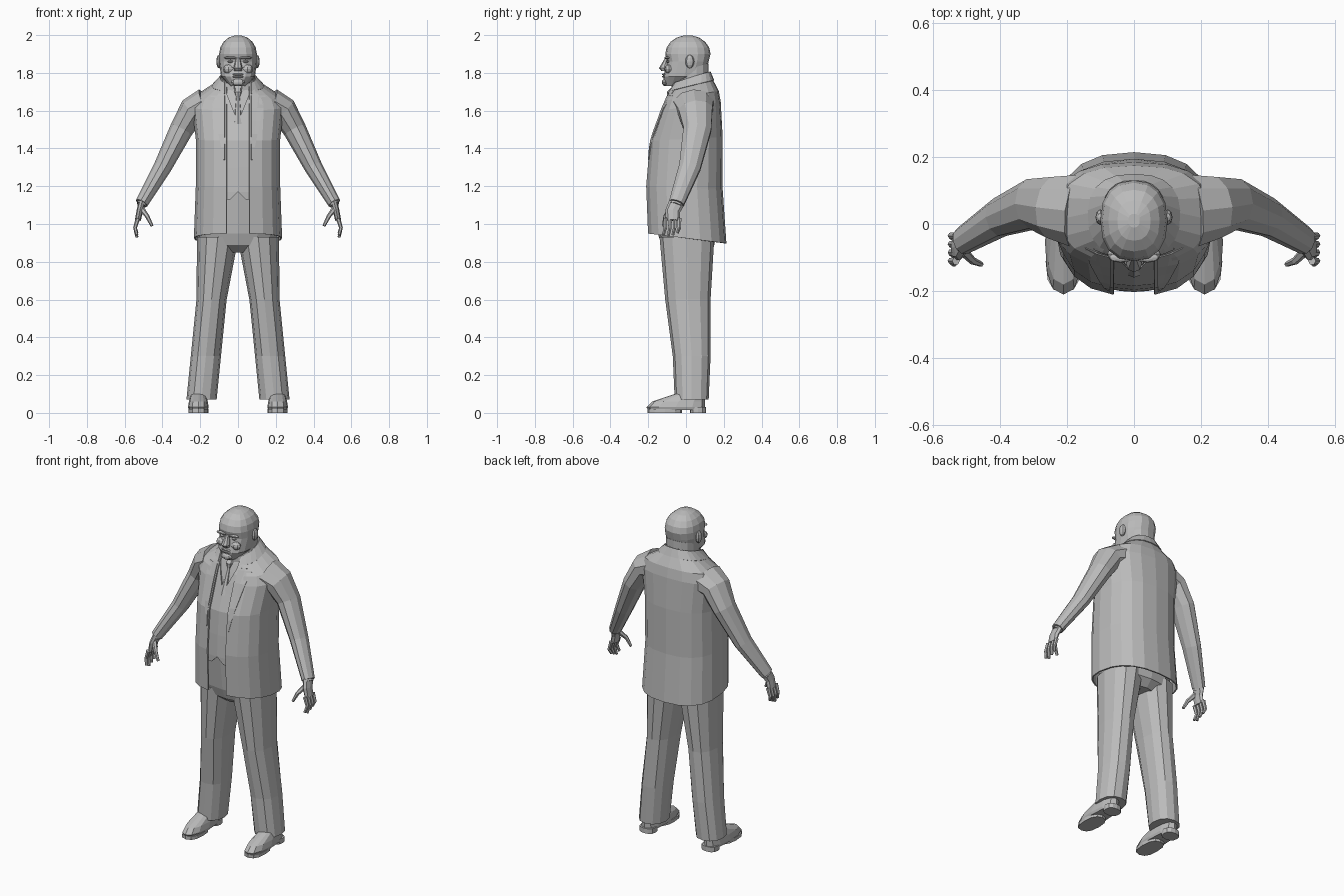
import bpy, bmesh
from math import asin, cos, sin, pi, copysign
from mathutils import Vector
from mathutils.bvhtree import BVHTree

default_cube = bpy.data.objects.get("Cube")
if default_cube:
    bpy.data.objects.remove(default_cube, do_unlink=True)

shade = (.5, .5, .5, 1)
grey = bpy.data.materials.new("plain grey")
grey.use_nodes = True
grey.diffuse_color = shade
grey.node_tree.nodes["Principled BSDF"].inputs["Base Color"].default_value = shade


def finish(name, bm, mirror=False, thick=0):
    """Turn a bmesh into a named object, optionally mirrored and thickened."""
    bmesh.ops.recalc_face_normals(bm, faces=bm.faces[:])
    mesh = bpy.data.meshes.new(name)
    bm.to_mesh(mesh)
    bm.free()
    mesh.materials.append(grey)
    obj = bpy.data.objects.new(name, mesh)
    bpy.context.scene.collection.objects.link(obj)
    if mirror:
        obj.modifiers.new("mirror", 'MIRROR')
    if thick:
        solid = obj.modifiers.new("thickness", 'SOLIDIFY')
        solid.thickness = thick
        solid.offset = 0


def skin(rows, closed):
    """Bridge rows of points; closed rows are capped at both ends."""
    bm = bmesh.new()
    grid = [[bm.verts.new(point) for point in row] for row in rows]
    count = len(grid[0])
    for lower, upper in zip(grid, grid[1:]):
        for i in range(count if closed else count - 1):
            j = (i + 1) % count
            bm.faces.new((lower[i], lower[j], upper[j], upper[i]))
    if closed:
        bm.faces.new(grid[0])
        bm.faces.new(grid[-1])
    return bm


def power(value, exponent):
    return copysign(abs(value) ** exponent, value)


def ring(section, angles, square, x=0, tilt=0):
    """Rounded outline of a (height, half width, front, back) section."""
    z, width, front, back = section
    points = []
    for angle in angles:
        side = sin(angle)
        side = power(side, square) if abs(side) > .001 else 0
        depth = (1 - power(cos(angle), square)) / 2
        points.append((x + width * side, front + (back - front) * depth, z + tilt * depth))
    return points


def body(name, sections, sides=14, square=.85, x=0, lean=0, tilt=0, mirror=False):
    """Closed loft through sections, centred at x and leaning with height."""
    angles = [2 * pi * i / sides for i in range(sides)]
    rows = [ring(s, angles, square, x + lean * s[0], tilt) for s in sections]
    finish(name, skin(rows, True), mirror)


def prism(name, bottom, top, width, front, back, **options):
    """Straight block with rounded corners."""
    body(name, [(z, width, front, back) for z in (bottom, top)], **options)


def tube(name, path, start, end, flat=1, sides=8):
    """Mirrored limb along a path, tapering evenly and deeper than thick."""
    points = [Vector(p) for p in path]
    last = len(points) - 1
    rows = []
    for i, point in enumerate(points):
        along = (points[min(i + 1, last)] - points[max(i - 1, 0)]).normalized()
        across = Vector((0, 1, 0)).cross(along).normalized()
        deep = along.cross(across) * flat
        radius = start + (end - start) * i / last
        turns = [2 * pi * k / sides for k in range(sides)]
        rows.append([point + radius * (across * cos(t) + deep * sin(t)) for t in turns])
    finish(name, skin(rows, True), True)


def ball(name, place, size, mirror=False):
    """Faceted ellipsoid."""
    bm = bmesh.new()
    bmesh.ops.create_uvsphere(bm, u_segments=8, v_segments=6, radius=1)
    bmesh.ops.scale(bm, vec=size, verts=bm.verts)
    bmesh.ops.translate(bm, vec=place, verts=bm.verts)
    finish(name, bm, mirror)


# Torso outline shared by every layer of clothing
TORSO = [(1.74, .08, -.07, .11), (1.7, .13, -.09, .14), (1.65, .22, -.11, .17),
         (1.6, .24, -.13, .18), (1.44, .22, -.19, .19), (1.2, .22, -.21, .19),
         (.95, .23, -.2, .21)]


def torso(z, scale=1):
    """Torso section at any height, scaled about the middle."""
    for upper, lower in zip(TORSO, TORSO[1:]):
        if z >= lower[0]:
            blend = (upper[0] - z) / (upper[0] - lower[0])
            mixed = [a + (b - a) * blend for a, b in zip(upper, lower)]
            return [z] + [scale * value for value in mixed[1:]]


def slope(z):
    """The back rises above the front at the neck and drops at the hem."""
    return .15 * (z - 1.3)


def garment(name, sections, opening, square=.8, steps=9):
    """Thin shell, open at the front by a half gap that depends on height."""
    rows = []
    for section in sections:
        start = asin((opening(section[0]) / section[1]) ** (1 / square))
        angles = [start + (pi - start) * i / steps for i in range(steps + 1)]
        rows.append(ring(section, angles, square, tilt=slope(section[0])))
    bm = skin(rows, False)
    surface = BVHTree.FromBMesh(bm)
    finish(name, bm, True, thick=.008)
    return surface


def drape(name, surface, low, high, low_width, high_width, inner=.07, steps=5):
    """Thin flap lying on a surface, its width changing evenly with height."""
    rows = []
    for i in range(steps + 1):
        t = i / steps
        z = low + (high - low) * t
        width = low_width + (high_width - low_width) * t
        row = []
        for x in (inner, inner + width / 2, inner + width):
            ahead = Vector((x, -1, z))
            hit = surface.ray_cast(ahead, Vector((0, 1, 0)))[0]
            hit = hit or surface.find_nearest(Vector((x, -.1, z)))[0]
            row.append((x, hit.y - .006, z))
        rows.append(row)
    finish(name, skin(rows, False), True, thick=.006)


# Head: a jaw that widens upward, then a domed skull
jaw = [(1.73, .04, -.11, .01), (1.78, .09, -.12, .1), (1.86, .1, -.1, .12)]
dome = []
for i in range(5):
    rise = 1.4 * i / 4
    reach = .12 * cos(rise)
    dome.append((1.9 + .1 * sin(rise), .1 * cos(rise), .01 - reach, .01 + reach))
body("head", jaw + dome, sides=16)
prism("neck", 1.66, 1.8, .09, -.06, .12, tilt=.05)
ball("ear", (.1, .02, 1.86), (.015, .024, .036), True)
ball("brow", (.04, -.1, 1.88), (.035, .015, .008), True)
ball("eye", (.04, -.095, 1.86), (.015, .01, .007), True)
ball("cheek", (.05, -.09, 1.82), (.03, .024, .024), True)
ball("chin", (0, -.11, 1.75), (.036, .018, .02))
for lip, height in (("upper_lip", 1.792), ("lower_lip", 1.78)):
    ball(lip, (0, -.115, height), (.03, .012, .006))
body("nose", [(1.81, .02, -.13, -.09), (1.825, .024, -.143, -.09), (1.88, .01, -.11, -.09)], sides=8)

# Shirt, collar and tie
body("shirt", [torso(s[0], .9) for s in TORSO[:-1]], tilt=.05)
garment("shirt_collar", [torso(1.74, 1.05), torso(1.7, .8)], lambda z: .02)
body("tie", [(1.53, .024, -.16, -.1), (1.67, .011, -.1, -.06),
             (1.7, .02, -.1, -.06), (1.72, .018, -.08, -.05)], sides=8)

# Waistcoat with a V neck and a notched hem
garment("waistcoat", [torso(z, .95) for z in (1.7, 1.65, 1.6, 1.54, 1.44, 1.3, 1.17, 1.13)],
        lambda z: max(0, .4 * (z - 1.54), 1.17 - z))

# Open jacket with turned collar and lapels
jacket = garment("jacket", [torso(s[0]) for s in TORSO], lambda z: .06)
garment("jacket_collar", [torso(1.74, 1.15), torso(1.7, 1.04)], lambda z: .07)
drape("lapel", jacket, 1.34, 1.68, .005, .075)
drape("collar_leaf", jacket, 1.69, 1.73, .05, .02)

# Sleeves and cuffs
wrist = (.51, -.05, 1.11)
tube("sleeve", [(.17, .04, 1.63), (.24, .05, 1.6), (.3, .06, 1.5), (.4, .02, 1.3), wrist],
     .09, .034, flat=1.25, sides=10)
tube("shirt_cuff", [(.49, -.04, 1.14), (.512, -.055, 1.1)], .026, .026, flat=1.4)

# Hands with four fingers and a thumb
tube("palm", [wrist, (.52, -.07, 1.07), (.53, -.07, 1.02)], .018, .016, flat=2.3)
for i, finger in enumerate(("index", "middle", "ring", "little")):
    y = .025 * i - .11
    tip = .93 + .012 * abs(i - 1)
    tube(finger + "_finger", [(.53, y, 1.03), (.545, y, .98), (.535, y - .01, tip)],
         .012, .008, sides=6)
tube("thumb", [(.51, -.08, 1.08), (.48, -.11, 1.04), (.455, -.12, .99)], .015, .008, sides=6)

# Trousers: a hidden waist block and two legs spreading toward the ground
body("trouser_seat", [(1.2, .2, -.18, .16), (.95, .21, -.15, .16),
                      (.89, .2, -.13, .15), (.85, .09, -.08, .11)])
body("trouser_leg", [(.93, .11, -.14, .15), (.6, .08, -.11, .13),
                     (.3, .08, -.07, .13), (.07, .08, -.06, .12)],
     sides=12, square=.9, x=.2, lean=-.1, mirror=True)

# Shoes with separate sole and heel
foot = dict(sides=12, square=.8, x=.21, mirror=True)
body("shoe", [(.015, .05, -.2, .1), (.03, .055, -.21, .1),
              (.06, .05, -.18, .1), (.1, .04, -.06, .1)], **foot)
prism("shoe_sole", 0, .02, .053, -.205, -.02, **foot)
prism("shoe_heel", 0, .03, .048, .02, .105, **foot)
